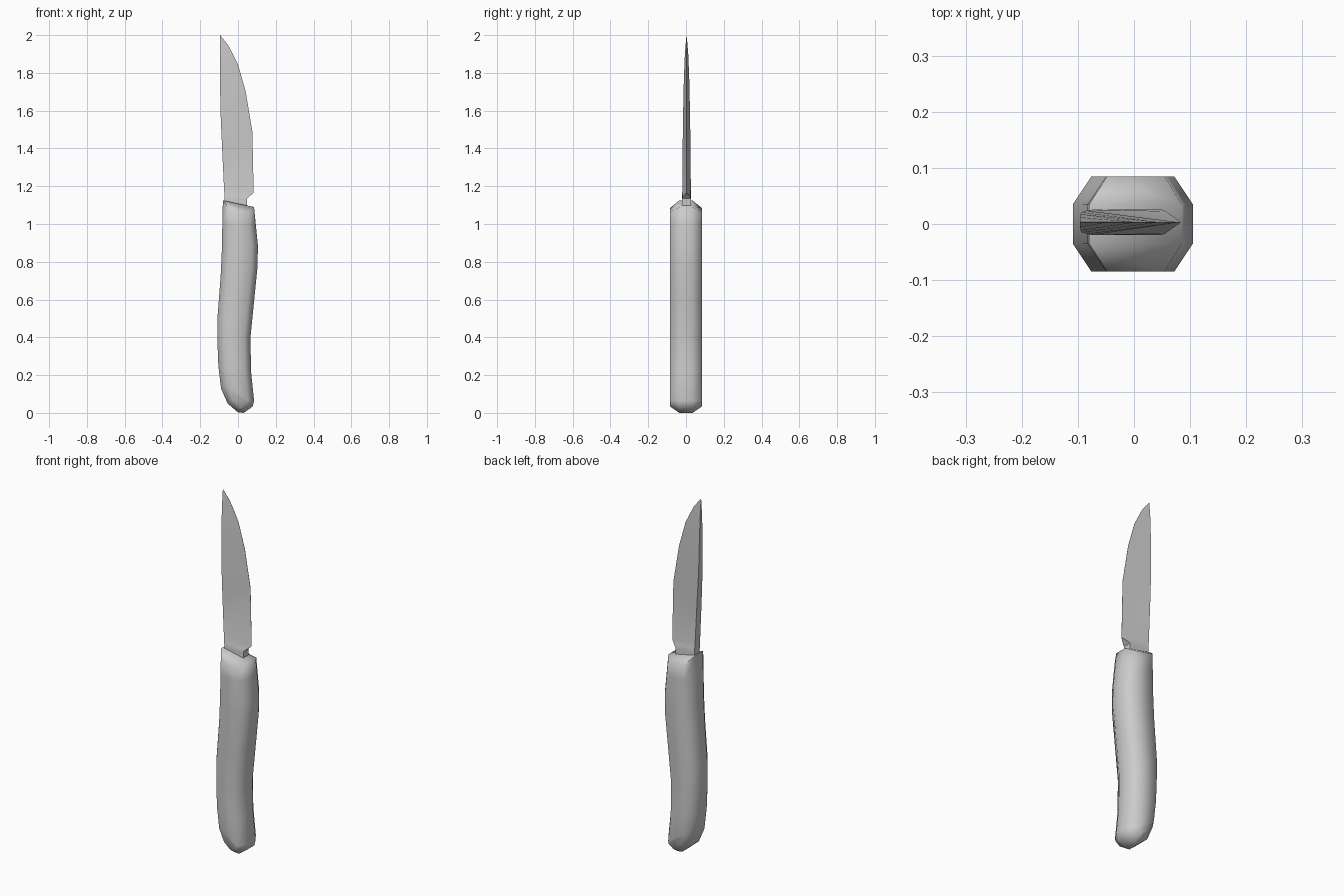
import bpy, bmesh, math
from mathutils import Vector

if "Cube" in bpy.data.objects:
    bpy.data.objects.remove(bpy.data.objects["Cube"])


def finish(name, bm, angle):
    bmesh.ops.recalc_face_normals(bm, faces=bm.faces[:])
    mesh = bpy.data.meshes.new(name)
    bm.to_mesh(mesh)
    bm.free()
    ob = bpy.data.objects.new(name, mesh)
    bpy.context.collection.objects.link(ob)
    bpy.ops.object.select_all(action='DESELECT')
    ob.select_set(True)
    bpy.context.view_layer.objects.active = ob
    bpy.ops.object.shade_smooth_by_angle(angle=math.radians(angle))
    return ob


def inset(points, d):
    """Mitred inward offset of a closed counter-clockwise outline."""
    pts = [Vector(p) for p in points]
    out = []
    for i, p in enumerate(pts):
        a = (p - pts[i - 1]).normalized()
        b = (pts[(i + 1) % len(pts)] - p).normalized()
        na, nb = Vector((-a.y, a.x)), Vector((-b.y, b.x))
        out.append(p + (na + nb) * d / (1 + na.dot(nb)))
    return out


# Handle: curved side outline, chamfered all round towards both flat sides
left = [(-.08, 1.125), (-.083, 1.0), (-.085, .87), (-.092, .72), (-.109, .5),
        (-.109, .38), (-.104, .25), (-.09, .13), (-.055, .05), (0, .003)]
right = [(.085, 1.09), (.094, 1.0), (.105, .89), (.104, .78), (.086, .6),
         (.066, .4), (.069, .22), (.085, .065), (.077, .033), (.03, 0)]
outline = left + right[::-1]
n = len(outline)
inner = inset(outline, .033)

bm = bmesh.new()
loops = [[bm.verts.new((x, y, z)) for x, z in pts]
         for pts, y in ((inner, -.0845), (outline, -.035), (outline, .035), (inner, .0845))]
for a, b in zip(loops, loops[1:]):
    for i in range(n):
        j = (i + 1) % n
        bm.faces.new((a[i], a[j], b[j], b[i]))
for loop in (loops[0], loops[-1]):
    for i in range(len(left) - 1):
        bm.faces.new((loop[i], loop[i + 1], loop[n - 2 - i], loop[n - 1 - i]))
finish("handle", bm, 62)

# Blade: spine x, spine z, edge x, edge z, half thickness at spine and at edge
sections = [
    (-.07, 1.05, .045, 1.05, .023, .023),
    (-.071, 1.13, .048, 1.135, .023, .023),
    (-.072, 1.16, .056, 1.143, .023, .02),
    (-.074, 1.19, .083, 1.165, .0225, .0005),
    (-.084, 1.4, .076, 1.49, .021, .0005),
    (-.093, 1.6, .041, 1.7, .018, .0005),
    (-.095, 1.76, 0, 1.845, .0145, .0005),
    (-.096, 1.9, -.051, 1.945, .009, .0005),
    (-.096, 1.998, -.0945, 2.0, .0006, .0003),
]
bm = bmesh.new()
cy = .003
rings = [[bm.verts.new(co) for co in ((xs, cy - t, zs), (xe, cy - e, ze),
                                      (xe, cy + e, ze), (xs, cy + t, zs))]
         for xs, zs, xe, ze, t, e in sections]
for a, b in zip(rings, rings[1:]):
    for i in range(4):
        j = (i + 1) % 4
        bm.faces.new((a[i], a[j], b[j], b[i]))
bm.faces.new(rings[0])
bm.faces.new(rings[-1])
finish("blade", bm, 20)
